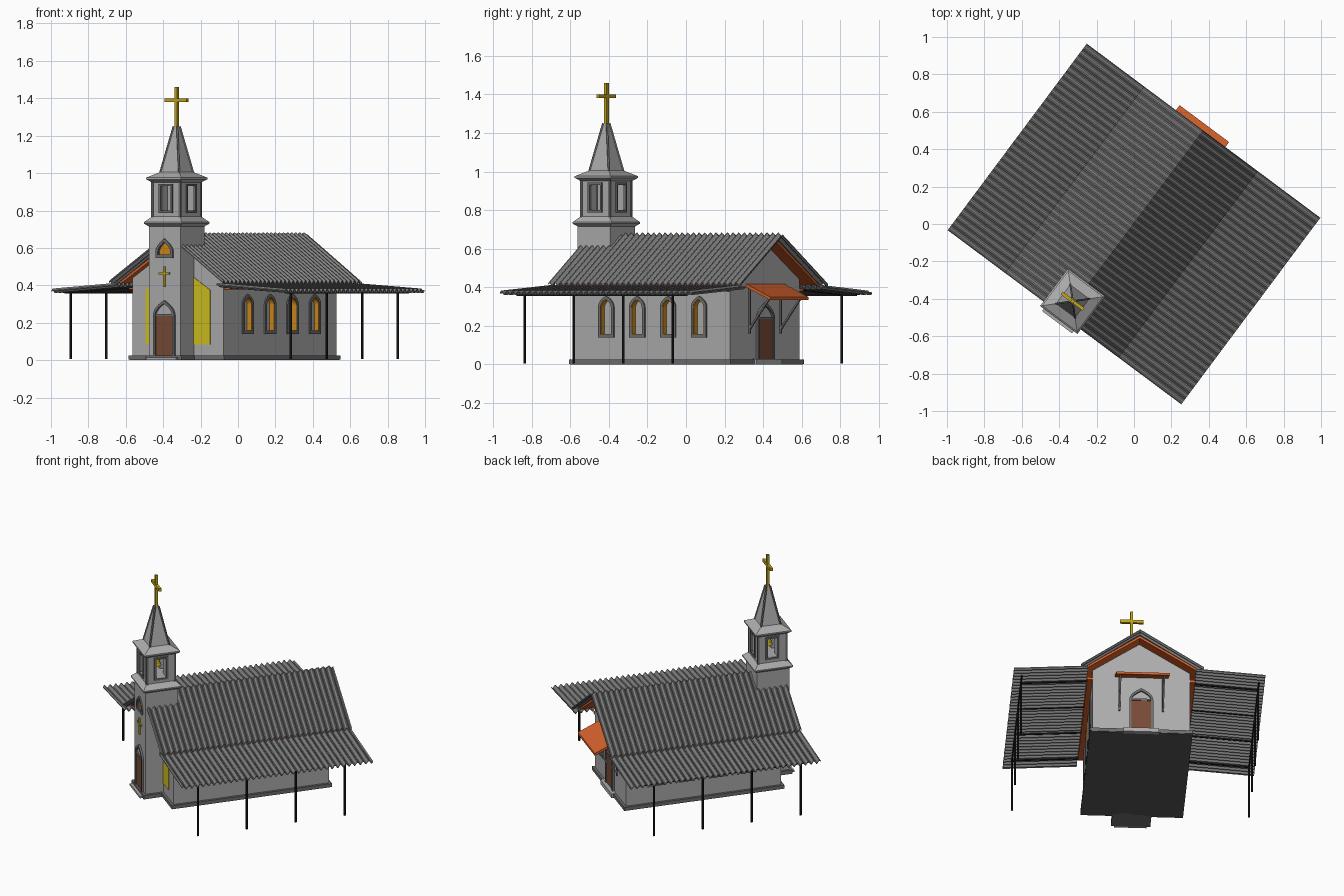
import bpy, bmesh, math
from mathutils import Matrix, Vector

if "Cube" in bpy.data.objects:
    bpy.data.objects.remove(bpy.data.objects["Cube"])

ROT = Matrix.Rotation(math.radians(-36.7), 4, 'Z')   # whole building is turned in plan
CX = -0.016                                          # building axis
TY = -0.527                                          # tower centre


def mat(name, r, g, b):
    m = bpy.data.materials.new(name)
    m.diffuse_color = (r, g, b, 1)
    m.use_nodes = True
    m.node_tree.nodes["Principled BSDF"].inputs["Base Color"].default_value = m.diffuse_color
    return m


WALL = mat("wall grey", .42, .42, .42)
ROOF = mat("roof grey", .225, .225, .225)
TRIM = mat("trim grey", .16, .16, .16)
FLOOR = mat("dark floor", .10, .10, .10)
BLACK = mat("post black", .012, .012, .012)
ORANGE = mat("orange boards", .66, .12, .025)
AMBER = mat("amber glass", .64, .25, .01)
YELLOW = mat("yellow glass", .64, .54, .015)
GOLD = mat("gold", .54, .38, .01)
BROWN = mat("door brown", .19, .07, .035)


def make(name, verts, faces, m):
    me = bpy.data.meshes.new(name)
    me.from_pydata([ROT @ Vector(v) for v in verts], [], faces)
    bm = bmesh.new()
    bm.from_mesh(me)
    bmesh.ops.recalc_face_normals(bm, faces=bm.faces[:])
    bm.to_mesh(me)
    bm.free()
    me.materials.append(m)
    ob = bpy.data.objects.new(name, me)
    bpy.context.collection.objects.link(ob)
    return ob


def loft(name, rings, m, closed=False):
    """Join equal rings of points; cap the ends, or close into a loop."""
    n, k = len(rings[0]), len(rings)
    verts = [p for r in rings for p in r]
    faces = [(i * n + j, i * n + (j + 1) % n, (i + 1) % k * n + (j + 1) % n, (i + 1) % k * n + j)
             for i in range(k if closed else k - 1) for j in range(n)]
    if not closed:
        faces += [tuple(range(n)), tuple(range((k - 1) * n, k * n))]
    return make(name, verts, faces, m)


def box(name, x0, x1, y0, y1, z0, z1, m):
    return loft(name, [[(x0, y0, z), (x1, y0, z), (x1, y1, z), (x0, y1, z)] for z in (z0, z1)], m)


def tiers(name, prof, m, cx=CX, cy=TY):
    """Square stack from (half width, height) pairs."""
    return loft(name, [[(cx - h, cy - h, z), (cx + h, cy - h, z), (cx + h, cy + h, z), (cx - h, cy + h, z)]
                       for h, z in prof], m)


def bar(name, a, b, r, m, n=6):
    a, b = Vector(a), Vector(b)
    q = (b - a).to_track_quat('Z', 'Y')
    ring = [q @ Vector((r * math.cos(t), r * math.sin(t), 0))
            for t in (2 * math.pi * (i + .5) / n for i in range(n))]
    return loft(name, [[p + c for p in ring] for c in (a, b)], m)


# Wall placements: (s along the wall, d outward, z up) to building coordinates
def facing(side, c, o=CX):
    return {"front": lambda s, d, z: (o + s, c - d, z), "back": lambda s, d, z: (o + s, c + d, z),
            "right": lambda s, d, z: (c + d, o + s, z), "left": lambda s, d, z: (c - d, o + s, z)}[side]


def arch(w, z0, zs, zt, s0=0, power=2, n=7):
    right = [(s0 + w * (1 - (i / n) ** power), zs + (zt - zs) * i / n) for i in range(n + 1)]
    left = [(2 * s0 - s, z) for s, z in reversed(right[:-1])]
    return [(s0 - w, z0), (s0 + w, z0)] + right + left


def plate(name, f, pts, d0, d1, m):
    return loft(name, [[f(s, d, z) for s, z in pts] for d in (d0, d1)], m)


def frame(name, f, outer, inner, d0, d1, m):
    return loft(name, [[f(s, d, z) for s, z in p]
                       for p, d in ((outer, d0), (outer, d1), (inner, d1), (inner, d0))], m, True)


def cut(target, cutters):
    for c in cutters:
        mod = target.modifiers.new("cut", 'BOOLEAN')
        mod.object, mod.solver = c, 'EXACT'
        bpy.context.view_layer.objects.active = target
        bpy.ops.object.modifier_apply(modifier=mod.name)
        bpy.data.objects.remove(c)


def window(name, f, w, z0, zs, zt, s0, power, reveal, pane, depth):
    """Recessed arched window: trim, reveal, pane. Returns its cutter."""
    e = .016
    out = arch(w, z0, zs, zt, s0, power)
    hole = arch(w - e, z0 + e, zs, zt - e, s0, power)
    glass = arch(w - e - .003, z0 + e + .003, zs, zt - e - .004, s0, power)
    frame(name + "_trim", f, out, hole, -.005, .008, TRIM)
    frame(name + "_reveal", f, hole, glass, -depth, .005, reveal)
    plate(name + "_pane", f, hole, -depth - .003, -depth + .003, pane)
    return plate(name + "_cutter", f, hole, -depth - .005, .05, WALL)


def door(name, f, w):
    frame(name + "_trim", f, arch(w + .014, .025, .24, .32), arch(w, .026, .24, .302), -.005, .012, TRIM)
    plate(name + "_leaf", f, [(-w, .026), (w, .026), (w, .235), (-w, .235)], -.004, .005, BROWN)
    plate(name + "_lintel", f, [(-w, .235), (w, .235), (w, .247), (-w, .247)], -.004, .009, TRIM)


# Nave: gabled walls, plinth, floor
A, Y0, Y1 = .302, -.515, .497
gable = [(-A, .02), (A, .02), (A, .445), (0, .645), (-A, .445)]
nave = loft("nave_walls", [[(CX + s, y, z) for s, z in gable] for y in (Y0, Y1)], WALL)
box("nave_plinth", CX - A - .016, CX + A + .016, Y0 - .016, Y1 + .016, .003, .026, TRIM)
box("nave_floor", CX - A - .012, CX + A + .012, Y0 - .012, Y1 + .012, 0, .004, FLOOR)
box("back_step", CX - .11, CX + .11, Y1, Y1 + .03, 0, .028, WALL)
cutters = []
for side, c in (("right", CX + A), ("left", CX - A)):
    f = facing(side, c, 0)
    for i in range(4):
        cutters.append(window(f"{side}_window_{i + 1}", f, .05, .14, .29, .355, -.3 + .2 * i, 2.6,
                              AMBER, WALL, .027))
cut(nave, cutters)

# Tall yellow panels beside the tower
for k in (-1, 1):
    plate("front_glass_panel", facing("front", Y0), [(k * .08, .085), (k * .215, .085), (k * .215, .375),
                                                    (k * .08, .46)], -.003, .004, YELLOW)

# Tower with flared cornices, belfry and spire
tower = tiers("tower_body", [(.106, .02), (.106, .735)], WALL)
tiers("tower_plinth", [(.122, 0), (.122, .026)], TRIM)
box("front_step", CX - .1, CX + .1, TY - .14, TY - .12, 0, .014, WALL)
ft = facing("front", TY - .106)
cut(tower, [window("tower_window", ft, .058, .545, .58, .65, 0, 1.8, TRIM, AMBER, .008)])
door("front_door", ft, .056)
plate("tower_cross_upright", ft, [(-.006, .39), (.006, .39), (.006, .50), (-.006, .50)], -.002, .008, GOLD)
plate("tower_cross_arm", ft, [(-.035, .457), (.035, .457), (.035, .47), (-.035, .47)], -.002, .008, GOLD)
tiers("lower_cornice", [(.106, .715), (.125, .73), (.125, .738), (.094, .768)], WALL)
belfry = tiers("belfry", [(.094, .75), (.094, .975)], WALL)
cut(belfry, [box("side_cutter", CX - .2, CX + .2, TY - .034, TY + .034, .80, .93, WALL),
             box("front_cutter", CX - .034, CX + .034, TY - .2, TY + .2, .80, .93, WALL)])
rect = lambda w, a, b: [(-w, a), (w, a), (w, b), (-w, b)]
for side, c, o in (("front", TY - .094, CX), ("back", TY + .094, CX),
                   ("right", CX + .094, TY), ("left", CX - .094, TY)):
    frame("belfry_trim", facing(side, c, o), rect(.045, .788, .942), rect(.033, .80, .93), -.01, .007, TRIM)
bell = [(.032, .85), (.026, .862), (.02, .888), (.014, .902), (.005, .907), (.005, .94)]
loft("bell", [[(CX + r * math.cos(t * math.pi / 6), TY + r * math.sin(t * math.pi / 6), z)
               for t in range(12)] for r, z in bell], GOLD)
tiers("upper_cornice", [(.094, .95), (.117, .967), (.117, .976), (.064, 1.005)], WALL)
tiers("spire", [(.064, 1.0), (.012, 1.25)], WALL)
for i in (-1, 1):
    for j in (-1, 1):
        bar("spire_rib", (CX + i * .064, TY + j * .064, 1.0), (CX + i * .012, TY + j * .012, 1.25), .006, TRIM, 4)
        bar("belfry_corner", (CX + i * .091, TY + j * .091, .76), (CX + i * .091, TY + j * .091, .96), .009, TRIM, 4)
box("spire_cross_upright", CX - .009, CX + .009, TY - .009, TY + .009, 1.24, 1.46, GOLD)
box("spire_cross_arm", CX - .073, CX + .073, TY - .009, TY + .009, 1.38, 1.40, GOLD)


# Corrugated roofs
def sheet(name, x0, z0, x1, z1, half=.622, waves=34, amp=.010, t=.006):
    n = waves * 6
    rings = []
    for i in range(n + 1):
        y = -half + 2 * half * i / n
        w = amp * math.sin(i * math.pi / 3)
        rings.append([(x0, y, z0 + w), (x1, y, z1 + w), (x1, y, z1 + w - t), (x0, y, z0 + w - t)])
    return loft(name, rings, ROOF)


RX = -.003
sheet("main_roof_right", RX, .674, .362, .418)
sheet("main_roof_left", RX, .674, -.397, .418)
sheet("porch_roof_right", .32, .405, .779, .374)
sheet("porch_roof_left", -.35, .405, -.779, .374)

# Orange boards under the main roof and along the wall tops
for k, xe in ((1, .345), (-1, -.378)):
    loft("soffit_board", [[(RX, y, .655), (xe, y, .417), (xe, y, .402), (RX, y, .638)]
                          for y in (-.555, .575)], ORANGE)
    x0, x1 = sorted((CX + k * (A - .01), CX + k * (A + .033)))
    box("eave_board", x0, x1, Y0 + .01, Y1, .378, .394, ORANGE)

# Porch posts and beams
for side, xp, xw in (("right", .727, .28), ("left", -.742, -.31)):
    for i in range(4):
        y = -.502 + .319 * i
        bar(f"{side}_porch_post_{i + 1}", (xp, y, .005), (xp, y, .366), .007, BLACK)
        bar(f"{side}_porch_rafter_{i + 1}", (xw, y, .392), (xp, y, .362), .006, BLACK, 4)
    bar(f"{side}_porch_beam", (xp, -.55, .36), (xp, .55, .36), .006, BLACK, 4)

# Back door with sloping canopy and braces
door("back_door", facing("back", Y1), .06)
loft("back_canopy", [[(x, Y1, .418), (x, .655, .349), (x, .655, .333), (x, Y1, .40)]
                     for x in (CX - .168, CX + .162)], ORANGE)
for k in (-1, 1):
    x = CX + k * .135
    bar("canopy_brace", (x, Y1, .18), (x, .63, .345), .007, TRIM, 4)
    bar("canopy_wall_post", (x, Y1 + .004, .16), (x, Y1 + .004, .405), .007, TRIM, 4)
